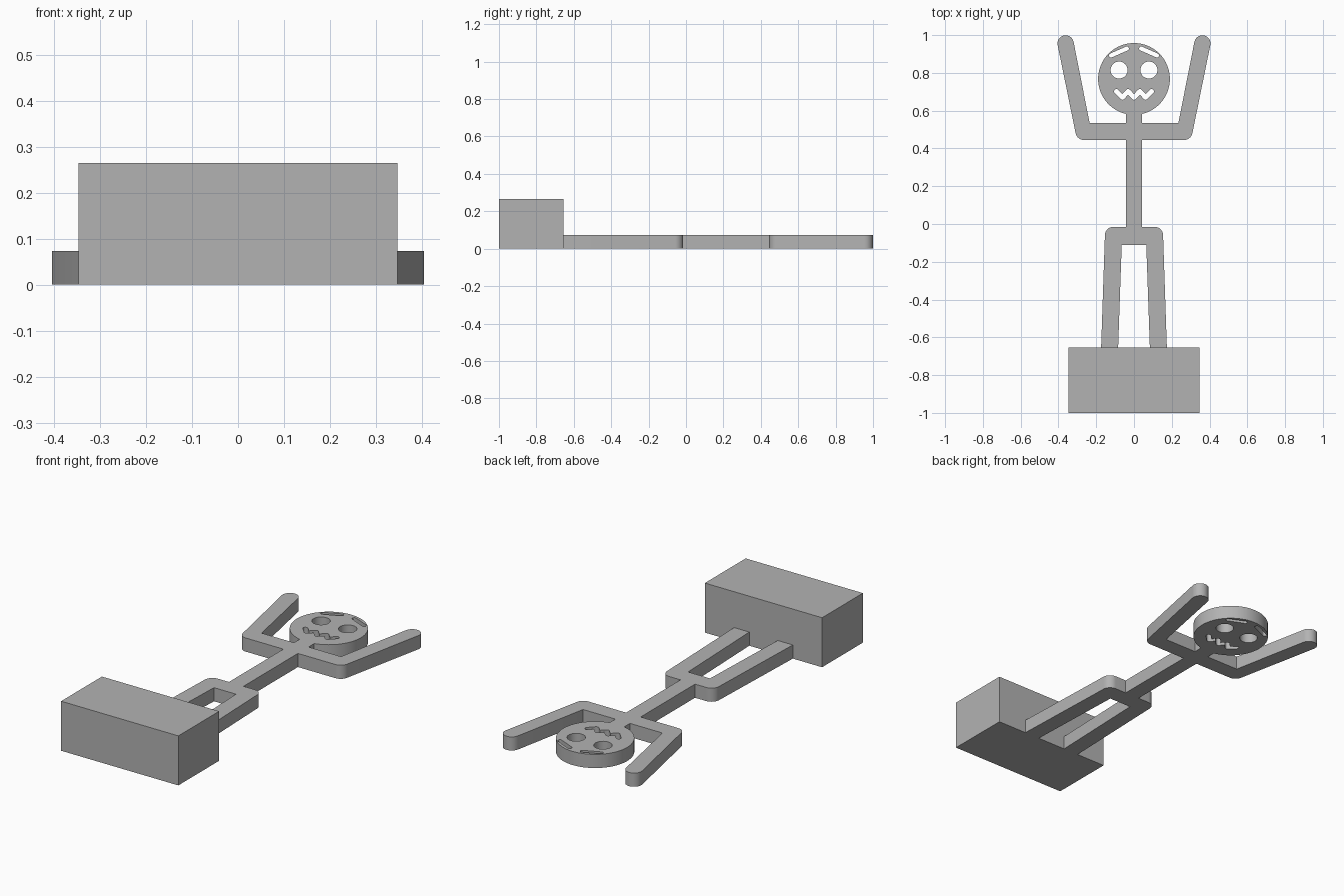
import bpy, bmesh
from math import sin, cos, radians, degrees, atan2, pi

if "Cube" in bpy.data.objects:
    bpy.data.objects.remove(bpy.data.objects["Cube"], do_unlink=True)

THICK = 0.073

grey = bpy.data.materials.new("plain grey")
grey.use_nodes = True
grey.diffuse_color = (0.45, 0.45, 0.45, 1)
grey.node_tree.nodes["Principled BSDF"].inputs["Base Color"].default_value = grey.diffuse_color


def arc(x, y, r, start, end, steps=12):
    """Points on an arc, angles in degrees."""
    angles = [radians(start + (end - start) * i / steps) for i in range(steps + 1)]
    return [(x + r * cos(a), y + r * sin(a)) for a in angles]


def prism(name, outline, z0=0.0, z1=THICK):
    """Extrude a closed flat outline upward."""
    bm = bmesh.new()
    face = bm.faces.new([bm.verts.new((x, y, z0)) for x, y in outline])
    top = bmesh.ops.extrude_face_region(bm, geom=[face])["geom"]
    bmesh.ops.translate(bm, vec=(0, 0, z1 - z0),
                        verts=[v for v in top if isinstance(v, bmesh.types.BMVert)])
    bmesh.ops.recalc_face_normals(bm, faces=bm.faces)
    mesh = bpy.data.meshes.new(name)
    bm.to_mesh(mesh)
    bm.free()
    mesh.materials.append(grey)
    obj = bpy.data.objects.new(name, mesh)
    bpy.context.collection.objects.link(obj)
    return obj


def combine(target, tool, operation):
    """Apply a boolean and discard the tool."""
    mod = target.modifiers.new("combine", "BOOLEAN")
    mod.operation, mod.solver, mod.object = operation, "EXACT", tool
    bpy.context.view_layer.objects.active = target
    bpy.ops.object.modifier_apply(modifier=mod.name)
    bpy.data.objects.remove(tool, do_unlink=True)


def cut(target, outline):
    tool = prism("cutter", outline, -0.1, THICK + 0.1)
    tool.hide_render = True
    combine(target, tool, "DIFFERENCE")


def stroke(a, b, r):
    """Round-ended bar from a to b."""
    t = degrees(atan2(b[1] - a[1], b[0] - a[0]))
    return arc(*a, r, t + 90, t + 270, 8) + arc(*b, r, t - 90, t + 90, 8)


# Body: half outline from the neck round the arm, hip and leg, then mirrored
half = [(0.043, 0.65), (0.043, 0.535), (0.235, 0.535)]
half += arc(0.362, 0.956, 0.043, 168, -12)      # hand
half += arc(0.265, 0.49, 0.045, -12, -90)       # elbow
half += [(0.043, 0.445), (0.043, -0.015)]
half += arc(0.109, -0.06, 0.045, 90, 2)         # hip
half += [(0.174, -0.655), (0.084, -0.655), (0.065, -0.11)]
figure = prism("figure", half + [(-x, y) for x, y in reversed(half)])

# Head disc joined to the neck
combine(figure, prism("head", arc(0, 0.768, 0.19, 0, 354.375, 63)), "UNION")

# Eyes and brows cut through
for side in (-1, 1):
    cut(figure, arc(side * 0.079, 0.815, 0.045, 0, 348.75, 31))
    cut(figure, stroke((side * 0.122, 0.892), (side * 0.038, 0.929), 0.011))

# Zigzag mouth cut through
mouth = [((i - 3) * 0.031, 0.67 if i % 2 else 0.702) for i in range(7)]
for a, b in zip(mouth, mouth[1:]):
    cut(figure, stroke(a, b, 0.0125))

# Base block under the feet
base = prism("base_block", [(-0.347, -1), (0.347, -1), (0.347, -0.655), (-0.347, -0.655)], 0, 0.265)

# Smooth round edges, keep corners sharp
bpy.ops.object.select_all(action="DESELECT")
figure.select_set(True)
bpy.context.view_layer.objects.active = figure
bpy.ops.object.shade_smooth_by_angle(angle=pi / 6)
